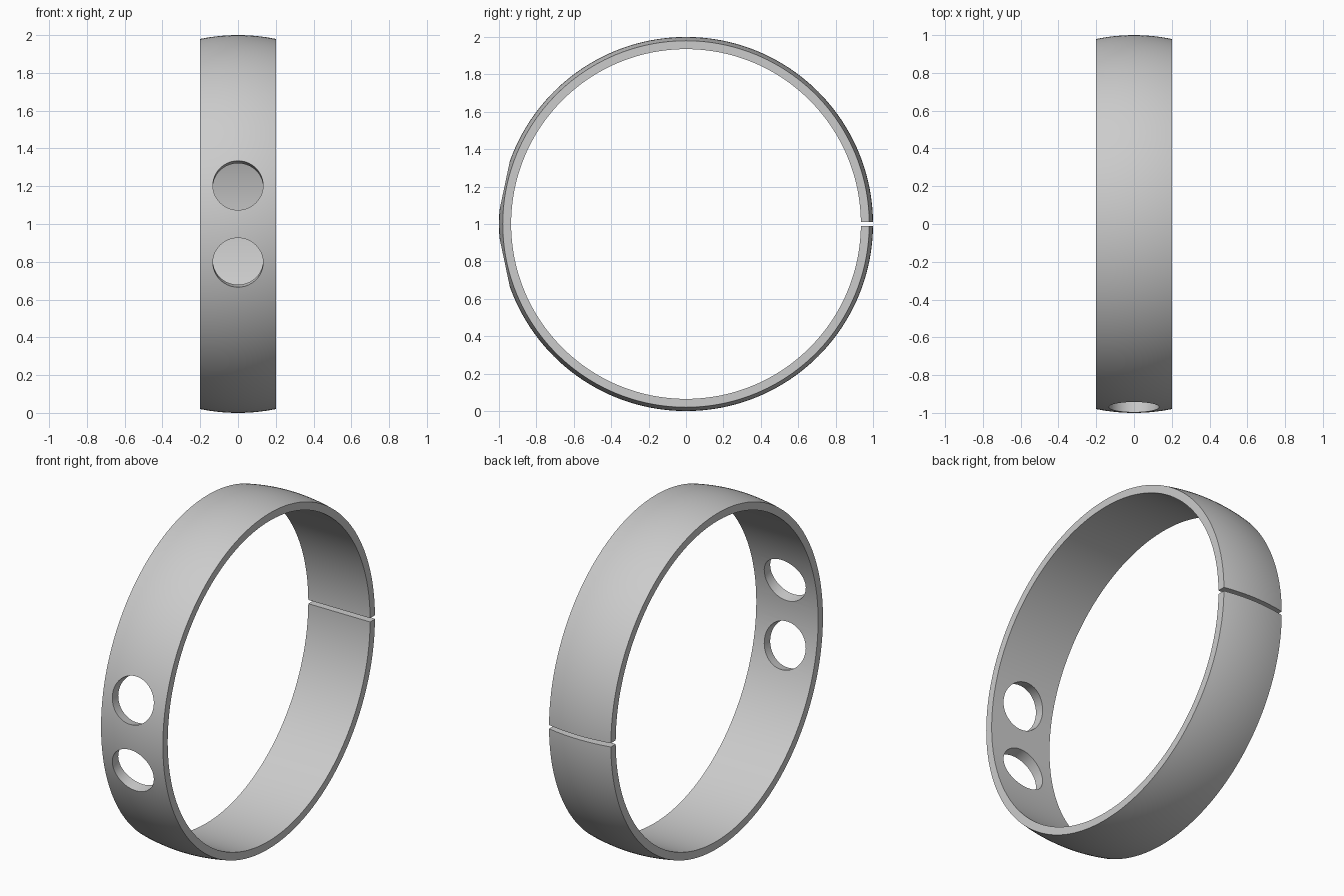
import bpy, bmesh, math
from mathutils import Matrix

if "Cube" in bpy.data.objects:
    bpy.data.objects.remove(bpy.data.objects["Cube"], do_unlink=True)

OUTER, INNER, HALF_WIDTH = 1.0, 0.935, 0.2
HOLE_RADIUS, HOLE_ANGLE = 0.133, math.radians(11.9)
SLIT = 0.022
CENTRE = Matrix.Translation((0, 0, 1))

grey = bpy.data.materials.new("satin grey")
grey.use_nodes = True
colour = (0.6, 0.6, 0.6, 1)
grey.diffuse_color = colour
grey.node_tree.nodes["Principled BSDF"].inputs["Base Color"].default_value = colour


def make_object(name, bm):
    bmesh.ops.recalc_face_normals(bm, faces=bm.faces)
    mesh = bpy.data.meshes.new(name)
    bm.to_mesh(mesh)
    bm.free()
    mesh.materials.append(grey)
    obj = bpy.data.objects.new(name, mesh)
    bpy.context.collection.objects.link(obj)
    return obj


# Band: domed outside, straight inside, turned about the x axis
profile = [(-HALF_WIDTH, INNER)]
for i in range(17):
    x = HALF_WIDTH * (i / 8 - 1)
    profile.append((x, math.sqrt(OUTER ** 2 - x ** 2)))
profile.append((HALF_WIDTH, INNER))
bm = bmesh.new()
verts = [bm.verts.new((x, 0, r)) for x, r in profile]
edges = [bm.edges.new((a, b)) for a, b in zip(verts, verts[1:] + verts[:1])]
bmesh.ops.spin(bm, geom=verts + edges, cent=(0, 0, 0), axis=(1, 0, 0),
               angle=math.tau, steps=192, use_merge=True)
bmesh.ops.remove_doubles(bm, verts=bm.verts, dist=1e-5)
bmesh.ops.transform(bm, matrix=CENTRE, verts=bm.verts)
band = make_object("ring_band", bm)

# Cutters: two round holes pointing outward at the front, one slit at the back
cutters = []
for name, angle in (("upper_hole", HOLE_ANGLE), ("lower_hole", -HOLE_ANGLE)):
    bm = bmesh.new()
    place = (CENTRE @ Matrix.Rotation(-angle, 4, "X")
             @ Matrix.Translation((0, -OUTER, 0)) @ Matrix.Rotation(math.pi / 2, 4, "X"))
    bmesh.ops.create_cone(bm, cap_ends=True, segments=64, radius1=HOLE_RADIUS,
                          radius2=HOLE_RADIUS, depth=0.4, matrix=place)
    cutters.append(make_object(name + "_cutter", bm))
bm = bmesh.new()
bmesh.ops.create_cube(bm, size=1, matrix=CENTRE @ Matrix.Translation((0, OUTER, 0))
                      @ Matrix.Diagonal((1, 0.4, SLIT, 1)))
cutters.append(make_object("slit_cutter", bm))

bpy.context.view_layer.objects.active = band
band.select_set(True)
for cutter in cutters:
    cut = band.modifiers.new(cutter.name, "BOOLEAN")
    cut.operation, cut.solver, cut.object = "DIFFERENCE", "EXACT", cutter
    bpy.ops.object.modifier_apply(modifier=cut.name)
    bpy.data.objects.remove(cutter, do_unlink=True)

bpy.ops.object.shade_smooth_by_angle(angle=math.radians(30))
